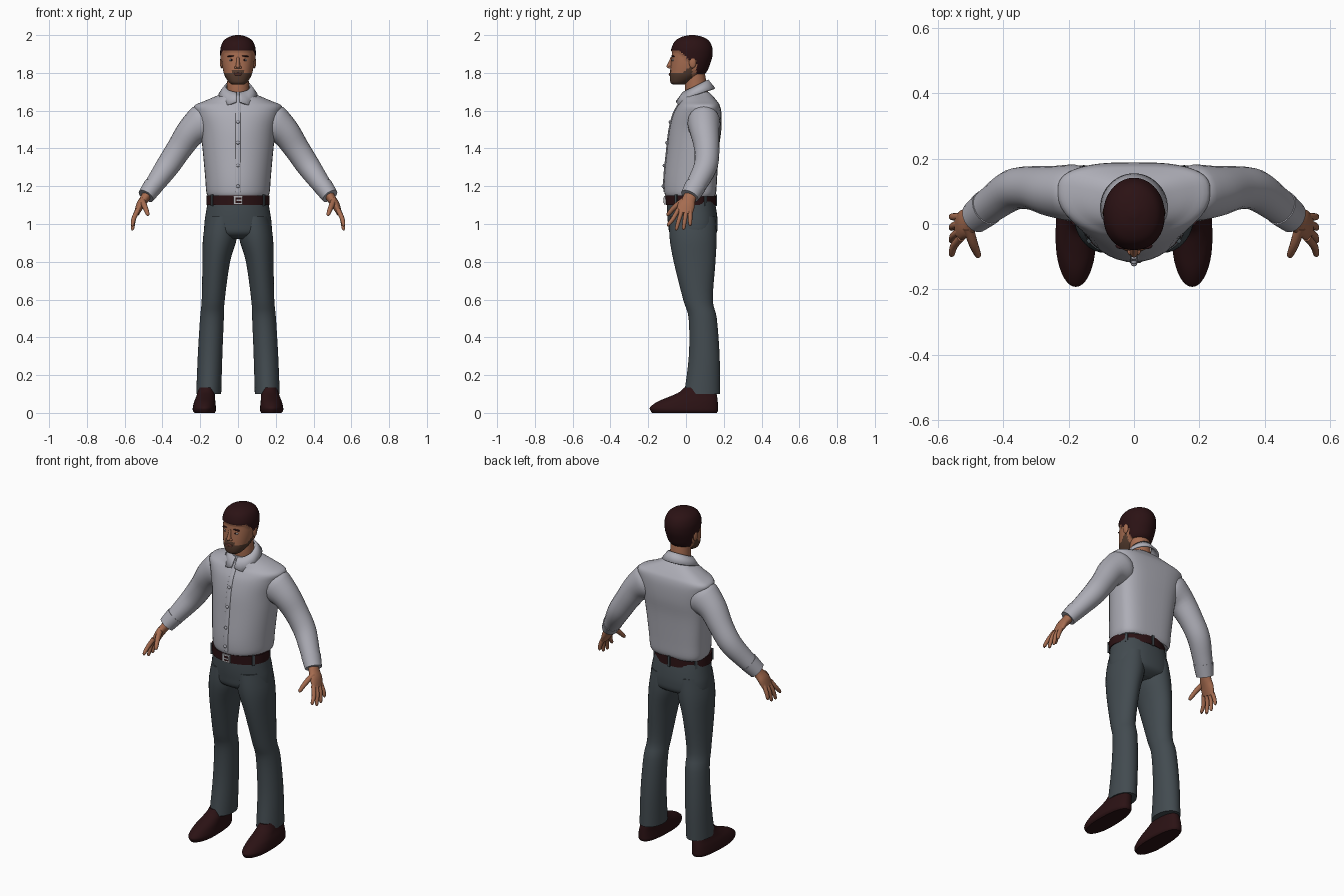
import bpy
import bmesh
from math import sin, cos, pi, radians, copysign
from mathutils import Vector, Matrix

if "Cube" in bpy.data.objects:
    bpy.data.objects.remove(bpy.data.objects["Cube"])

parts = []


def material(name, r, g, b):
    mat = bpy.data.materials.new(name)
    mat.use_nodes = True
    mat.diffuse_color = (r, g, b, 1)
    mat.node_tree.nodes["Principled BSDF"].inputs["Base Color"].default_value = (r, g, b, 1)
    return mat


shirt = material("grey shirt cloth", .42, .42, .47)
cloth = material("slate trouser cloth", .055, .07, .08)
dark = material("dark brown", .024, .006, .007)
skin = material("brown skin", .38, .15, .08)
stubble = material("beard brown", .09, .045, .028)
metal = material("buckle metal", .45, .45, .47)
white = material("eye white", .6, .6, .6)
lip = material("lip", .26, .085, .06)


def finish(bm, name, *mats):
    bmesh.ops.recalc_face_normals(bm, faces=bm.faces)
    mesh = bpy.data.meshes.new(name)
    bm.to_mesh(mesh)
    bm.free()
    for mat in mats:
        mesh.materials.append(mat)
    obj = bpy.data.objects.new(name, mesh)
    bpy.context.collection.objects.link(obj)
    parts.append(obj)
    return obj


def smooth_rows(rows, steps):
    """Pass a smooth curve through rows of numbers."""
    out = []
    for i in range(len(rows) - 1):
        a, b, c, d = (rows[max(0, min(len(rows) - 1, i + k))] for k in (-1, 0, 1, 2))
        for k in range(steps):
            t = k / steps
            out.append(tuple(q + t * ((r - p) / 2 + t * (p - 2.5 * q + 2 * r - s / 2
                             + t * (1.5 * (q - r) + (s - p) / 2)))
                             for p, q, r, s in zip(a, b, c, d)))
    return out + [tuple(rows[-1])]


def skin_rings(rings):
    """Join rings of points with quads and close both ends."""
    bm = bmesh.new()
    rings = [[bm.verts.new(p) for p in ring] for ring in rings]
    n = len(rings[0])
    for low, high in zip(rings, rings[1:]):
        for i in range(n):
            j = (i + 1) % n
            bm.faces.new((low[i], low[j], high[j], high[i]))
    bm.faces.new(rings[0])
    bm.faces.new(rings[-1])
    return bm


def body(rows, steps=4, n=40, mid=.5, front=1, back=1):
    """Upright loft; each row is height, centre x, half width, front y, back y."""
    rings = []
    for z, cx, rx, yf, yb in smooth_rows(rows, steps):
        cy, ring = yf + (yb - yf) * mid, []
        for i in range(n):
            c, s = cos(2 * pi * i / n), sin(2 * pi * i / n)
            e, depth = (back, yb - cy) if s > 0 else (front, yf - cy)
            ring.append((cx + rx * copysign(abs(c) ** e, c), cy + depth * abs(s) ** e, z))
        rings.append(ring)
    return skin_rings(rings)


def tube(rows, side=1, steps=4, n=20):
    """Limb loft; each row is x, y, z, thickness across, thickness in depth."""
    rows = smooth_rows(rows, steps)
    rings = []
    for i, row in enumerate(rows):
        p = Vector(row[:3])
        t = Vector(rows[min(i + 1, len(rows) - 1)][:3]) - Vector(rows[max(i - 1, 0)][:3])
        u = t.cross((0, 1, 0)).normalized()
        v = t.cross(u).normalized()
        ring = [p + u * row[3] * cos(2 * pi * k / n) + v * row[4] * sin(2 * pi * k / n)
                for k in range(n)]
        rings.append([(side * q.x, q.y, q.z) for q in ring])
    return skin_rings(rings)


def blob(name, mat, loc, size, tilt=0):
    bm = bmesh.new()
    m = Matrix.Translation(loc) @ Matrix.Rotation(tilt, 4, 'Y') @ Matrix.Diagonal((*size, 1))
    bmesh.ops.create_uvsphere(bm, u_segments=16, v_segments=10, radius=1, matrix=m)
    finish(bm, name, mat)


def box(name, mat, loc, size, turn=0):
    bm = bmesh.new()
    m = Matrix.Translation(loc) @ Matrix.Rotation(turn, 4, 'Z') @ Matrix.Diagonal((*size, 1))
    bmesh.ops.create_cube(bm, size=1, matrix=m)
    finish(bm, name, mat)


# Shirt body, button strip and buttons
torso = [(1.145, 0, .158, -.105, .15), (1.17, 0, .168, -.115, .16), (1.25, 0, .174, -.115, .165),
         (1.4, 0, .188, -.1, .175), (1.5, 0, .2, -.088, .187), (1.58, 0, .222, -.068, .188),
         (1.625, 0, .232, -.045, .18), (1.65, 0, .18, -.03, .165), (1.68, 0, .11, -.02, .14),
         (1.7, 0, .07, -.01, .12)]
finish(body(torso, mid=.62, back=.65), "shirt_body", shirt)
strip = [(z, 0, .014, yf - .005, yf + .02) for z, _, _, yf, _ in torso[1:-1]]
finish(body(strip, n=16, front=.4), "button_strip", shirt)
for i, z in enumerate((1.2, 1.31, 1.43, 1.54)):
    y = min(smooth_rows(torso, 8), key=lambda r: abs(r[0] - z))[3]
    blob(f"button_{i + 1}", shirt, (0, y - .006, z), (.009, .007, .009))

# Folded collar with two points
bm = bmesh.new()
edge = []
for i in range(49):
    a = radians(6 + 348 * i / 48)
    off = min(a, 2 * pi - a)
    tip = max(0, 1 - abs(off - radians(38)) / radians(38))
    z = 1.732 - .033 * cos(a)
    drop = .045 + .032 * tip
    edge.append([bm.verts.new((.068 * sin(a), .05 - .068 * cos(a), z)),
                 bm.verts.new((.085 * sin(a), .05 - .084 * cos(a), z - drop * .45)),
                 bm.verts.new((.103 * sin(a), .05 - .105 * cos(a), z - drop))])
for p, q in zip(edge, edge[1:]):
    for k in (0, 1):
        bm.faces.new((p[k], q[k], q[k + 1], p[k + 1]))
collar = finish(bm, "collar", shirt)
collar.modifiers.new("Thickness", 'SOLIDIFY').thickness = .01

# Trousers seat, belt and buckle
finish(body([(1.12, 0, .16, -.1, .152), (1.06, 0, .17, -.1, .163), (1, 0, .178, -.095, .168),
             (.95, 0, .172, -.085, .16), (.92, 0, .11, -.04, .11)], back=.85), "trouser_seat", cloth)
finish(body([(1.1, 0, .168, -.107, .16), (1.152, 0, .166, -.11, .158)], steps=1), "belt", dark)
box("buckle_frame", metal, (0, -.109, 1.126), (.05, .014, .046))
box("buckle_opening", dark, (.003, -.113, 1.126), (.03, .01, .028))
box("buckle_pin", metal, (.006, -.117, 1.126), (.03, .006, .007))
for i, deg in enumerate((35, 90, 145, 215, 325)):
    a = radians(deg)
    box(f"belt_loop_{i + 1}", cloth, (.169 * cos(a), .025 + .135 * sin(a), 1.126),
        (.01, .014, .062), a)

# Legs, shoes, arms and hands, one of each per side
for side, word in ((1, "left"), (-1, "right")):
    leg = [(1.04, .085, .08, -.085, .155), (.93, .095, .09, -.087, .162),
           (.8, .115, .073, -.065, .156), (.6, .131, .061, -.015, .142),
           (.5, .138, .063, .014, .163), (.3, .148, .065, .015, .178), (.1, .155, .066, -.01, .18)]
    finish(body([(z, side * x, *r) for z, x, *r in leg]), f"{word}_trouser_leg", cloth)
    shoe = [(0, .177, .054, -.18, .163), (.012, .178, .061, -.188, .17),
            (.03, .178, .061, -.19, .17), (.06, .176, .056, -.15, .168),
            (.085, .172, .05, -.09, .165), (.11, .168, .046, -.035, .16),
            (.135, .165, .042, -.01, .155)]
    finish(body([(z, side * x, *r) for z, x, *r in shoe], mid=.4, back=.8), f"{word}_shoe", dark)

    sleeve = [(.15, .095, 1.56, .08, .075), (.185, .095, 1.535, .1, .087),
              (.25, .1, 1.485, .079, .078), (.31, .11, 1.4, .068, .067),
              (.37, .105, 1.31, .063, .063), (.43, .065, 1.225, .053, .056),
              (.465, .038, 1.178, .047, .052)]
    finish(tube(sleeve, side), f"{word}_sleeve", shirt)
    finish(tube([(.45, .05, 1.2, .052, .057), (.487, .02, 1.148, .045, .05)], side, 2),
           f"{word}_cuff", shirt)
    finish(tube([(.475, .03, 1.165, .026, .032), (.497, .015, 1.13, .024, .036),
                 (.517, .002, 1.1, .022, .045), (.537, -.01, 1.055, .014, .043)], side),
           f"{word}_palm", skin)
    for finger, root, tip, z in (("index", -.042, -.092, .988), ("middle", -.02, -.05, .967),
                                 ("ring", .002, -.012, .97), ("little", .022, .022, .99)):
        finish(tube([(.53, root, 1.075, .013, .012), (.551, (root + tip) / 2, 1.03, .012, .0115),
                     (.558, tip, z + .01, .009, .009), (.558, tip, z, .003, .003)], side, n=12),
               f"{word}_{finger}_finger", skin)
    finish(tube([(.508, -.01, 1.125, .016, .018), (.492, -.06, 1.09, .014, .014),
                 (.478, -.094, 1.052, .01, .01), (.475, -.1, 1.045, .003, .003)], side, n=12),
           f"{word}_thumb", skin)

    # Face details in pairs
    blob(f"{word}_ear", skin, (side * .087, .035, 1.855), (.009, .019, .031))
    blob(f"{word}_eye", white, (side * .034, -.066, 1.868), (.014, .009, .006))
    blob(f"{word}_iris", dark, (side * .034, -.073, 1.868), (.005, .004, .0055))
    blob(f"{word}_eyebrow", dark, (side * .036, -.067, 1.889), (.021, .01, .004), side * .1)
    blob(f"{word}_nostril", skin, (side * .011, -.085, 1.829), (.009, .01, .007))

# Neck, nose and lips
finish(body([(1.64, 0, .062, 0, .125), (1.72, 0, .058, -.006, .112), (1.8, 0, .056, 0, .1)]),
       "neck", skin)
finish(body([(1.823, 0, .008, -.09, -.06), (1.832, 0, .013, -.103, -.055),
             (1.85, 0, .01, -.096, -.055), (1.885, 0, .008, -.08, -.055)], n=16), "nose", skin)
blob("upper_lip", lip, (0, -.083, 1.797), (.023, .008, .004))
blob("lower_lip", lip, (0, -.083, 1.79), (.02, .009, .005))


# Head with raised hair and a beard
def is_hair(p):
    if p.y > .055:
        return p.z > 1.8
    return p.z > 1.92 - .05 * max(0, min(1, (p.y + .04) / .06))


def is_beard(p):
    cheek = 1.798 + .8 * max(0, p.y + .02)
    moustache = abs(p.x) < .034 and p.y < -.05 and p.z < 1.814
    return p.y < .032 and (p.z < cheek or moustache)


skull = [(1.738, .03, -.07, -.01), (1.75, .048, -.082, .02), (1.78, .068, -.086, .07),
         (1.81, .078, -.084, .105), (1.85, .085, -.08, .122), (1.89, .088, -.076, .134),
         (1.93, .087, -.071, .134), (1.965, .073, -.053, .118), (1.985, .045, -.02, .085),
         (1.994, .012, .02, .045)]
bm = body([(z, 0, *r) for z, *r in skull], steps=6, n=64, front=.9)
for f in bm.faces:
    p = f.calc_center_median()
    f.material_index = 1 if is_hair(p) else 2 if is_beard(p) else 0
for v in bm.verts:
    if any(f.material_index == 1 for f in v.link_faces):
        v.co += (v.co - Vector((0, .03, 1.88))).normalized() * .006
finish(bm, "head", skin, dark, stubble)

# Smooth shading with crisp edges
bpy.ops.object.select_all(action='DESELECT')
for obj in parts:
    obj.select_set(True)
bpy.context.view_layer.objects.active = parts[0]
bpy.ops.object.shade_smooth_by_angle(angle=radians(45))
